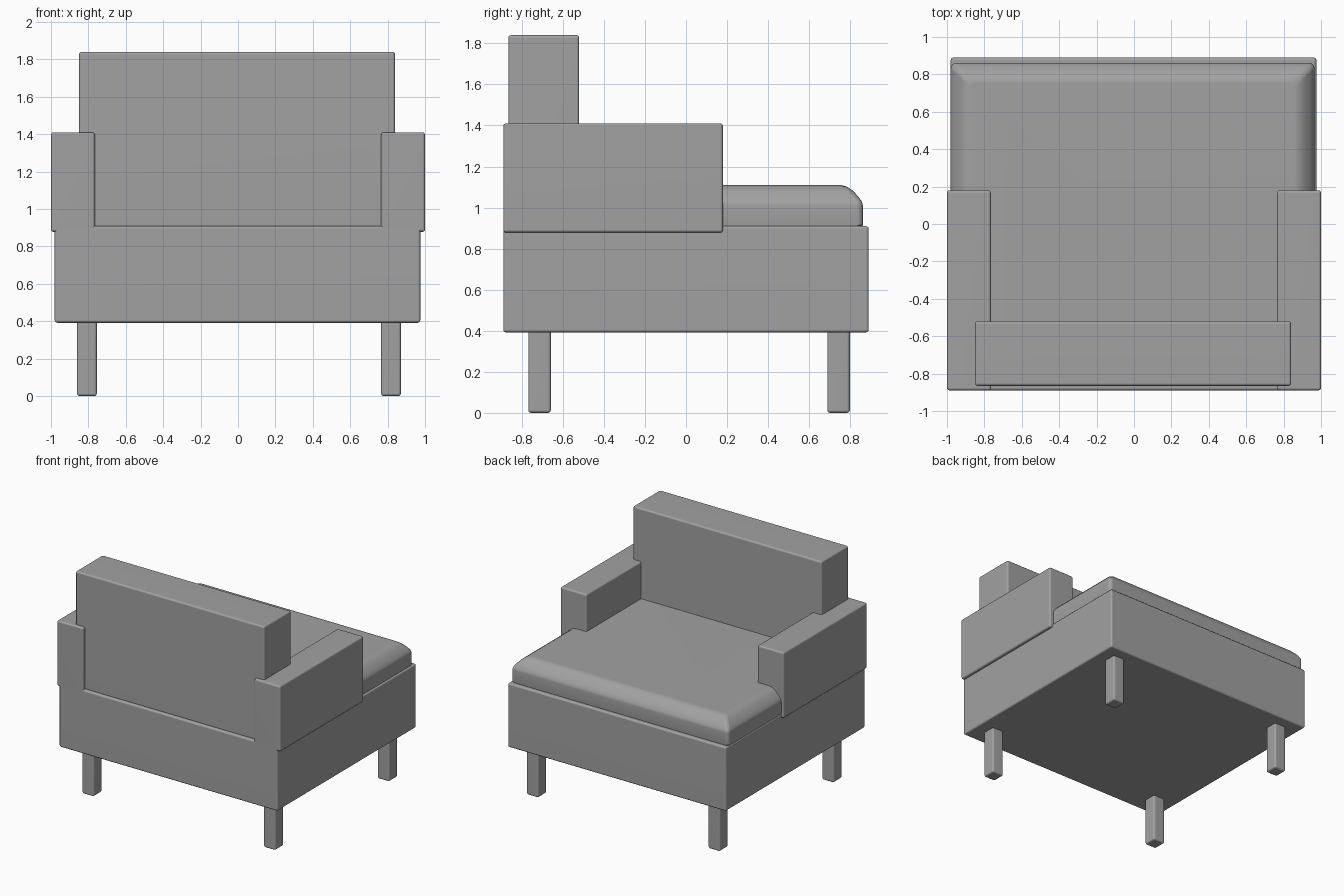
import bpy, bmesh, math

if "Cube" in bpy.data.objects:
    bpy.data.objects.remove(bpy.data.objects["Cube"])

# Mid-grey upholstery
grey = bpy.data.materials.new("grey")
grey.diffuse_color = (0.36, 0.36, 0.36, 1)
grey.use_nodes = True
grey.node_tree.nodes["Principled BSDF"].inputs["Base Color"].default_value = grey.diffuse_color


def finish(name, bm):
    bmesh.ops.recalc_face_normals(bm, faces=bm.faces)
    mesh = bpy.data.meshes.new(name)
    bm.to_mesh(mesh)
    bm.free()
    mesh.materials.append(grey)
    ob = bpy.data.objects.new(name, mesh)
    bpy.context.collection.objects.link(ob)
    bpy.ops.object.select_all(action='DESELECT')
    ob.select_set(True)
    bpy.context.view_layer.objects.active = ob
    bpy.ops.object.shade_smooth_by_angle(angle=math.radians(35))
    # Keeps the large faces evenly shaded next to the small bevels
    ob.modifiers.new("flat_faces", 'WEIGHTED_NORMAL').keep_sharp = True
    return ob


def block(name, x, y, z, bevel=0.014):
    """Softly bevelled box given by its (min, max) ranges."""
    bm = bmesh.new()
    bmesh.ops.create_cube(bm, size=1)
    for v in bm.verts:
        v.co = [r[0] if c < 0 else r[1] for c, r in zip(v.co, (x, y, z))]
    bmesh.ops.bevel(bm, geom=bm.edges[:], offset=bevel, segments=3,
                    profile=0.5, affect='EDGES')
    return finish(name, bm)


def cushion(name, x, y, profile, radius=0.03, steps=4):
    """Rounded rectangle lofted upward through (inset, height) pairs."""
    bm = bmesh.new()
    rings = []
    for inset, z in profile:
        ring = []
        for k, (cx, cy) in enumerate(((x[1], y[1]), (x[0], y[1]),
                                      (x[0], y[0]), (x[1], y[0]))):
            sx, sy = (1 if cx > 0 else -1), (1 if cy > 0 else -1)
            for i in range(steps + 1):
                a = math.pi / 2 * (k + i / steps)
                ring.append(bm.verts.new((
                    cx - sx * (inset + radius) + radius * math.cos(a),
                    cy - sy * (inset + radius) + radius * math.sin(a), z)))
        rings.append(ring)
    n = len(rings[0])
    for a, b in zip(rings, rings[1:]):
        for i in range(n):
            j = (i + 1) % n
            bm.faces.new((a[i], a[j], b[j], b[i]))
    bm.faces.new(rings[0])
    bm.faces.new(rings[-1])
    return finish(name, bm)


# Base frame
block("base", (-0.98, 0.975), (-0.89, 0.89), (0.392, 0.91))

# Seat cushion with rolled top edge, running beneath the arms and backrest
cushion("seat_cushion", (-0.98, 0.965), (-0.855, 0.862),
        [(0.01, 0.9), (0, 0.915), (0, 1.01), (0.006, 1.03), (0.022, 1.053),
         (0.05, 1.083), (0.078, 1.102), (0.11, 1.11)])

# Backrest
block("backrest", (-0.85, 0.84), (-0.865, -0.52), (0.9, 1.84))

# Armrests
block("left_armrest", (-1.0, -0.765), (-0.89, 0.18), (0.878, 1.41))
block("right_armrest", (0.765, 1.0), (-0.89, 0.18), (0.878, 1.41))

# Legs
for side, x in (("left", -0.808), ("right", 0.818)):
    for end, y in (("front", -0.713), ("rear", 0.743)):
        block(f"{end}_{side}_leg", (x - 0.053, x + 0.053),
              (y - 0.055, y + 0.055), (0, 0.42))
